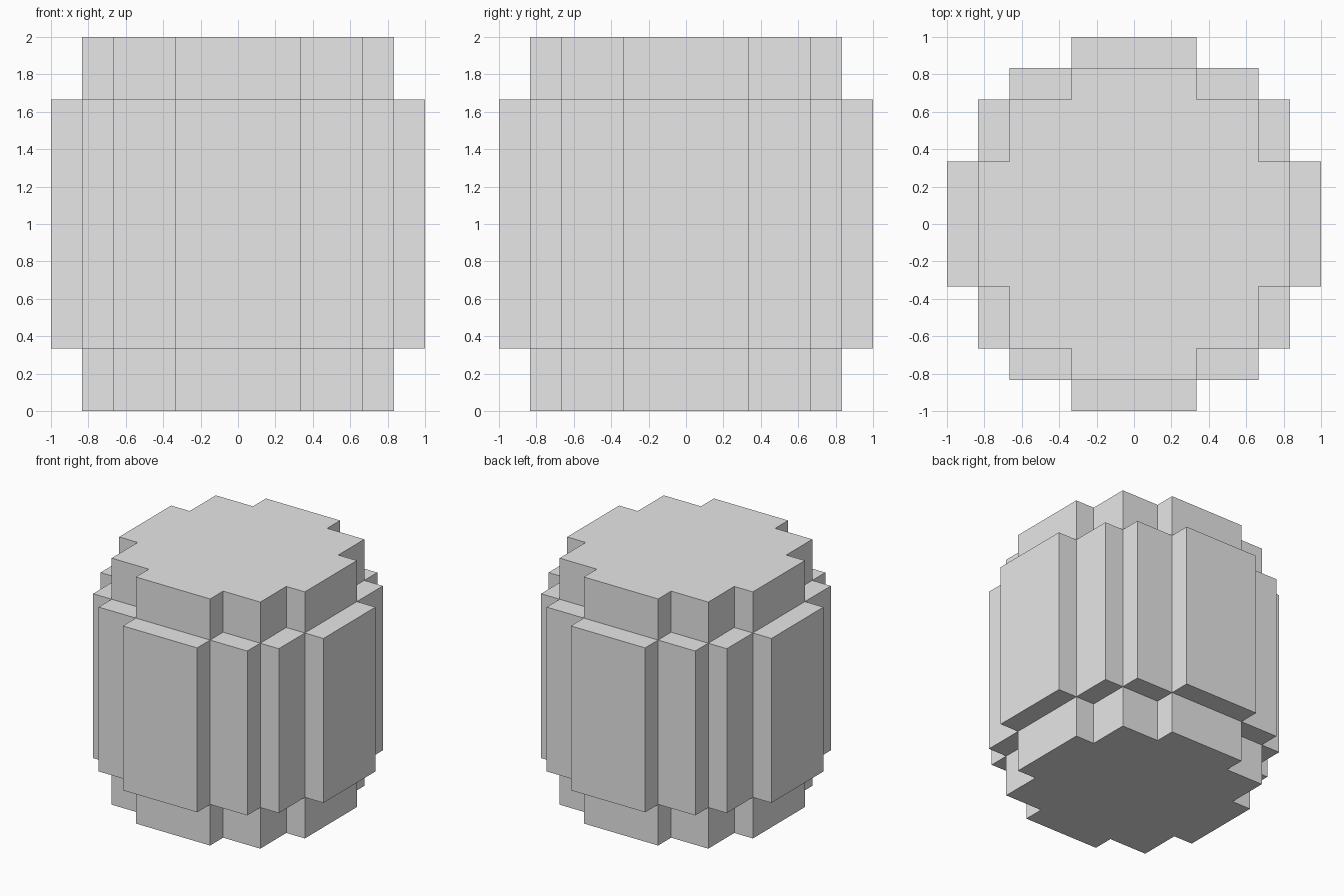
import bpy
import bmesh

cube = bpy.data.objects.get("Cube")
if cube:
    bpy.data.objects.remove(cube, do_unlink=True)

# One plain grey for the whole model
GREY = (0.8, 0.8, 0.8, 1.0)
grey = bpy.data.materials.new("plain_grey")
grey.use_nodes = True
grey.diffuse_color = GREY
for node in grey.node_tree.nodes:
    if node.type == "BSDF_PRINCIPLED":
        node.inputs["Base Color"].default_value = GREY

# Step distances from the centre, and the heights of the tiers
A, B, C, D = 1 / 3, 2 / 3, 5 / 6, 1.0
BOTTOM, LOW, HIGH, TOP = 0.0, A, 2 - A, 2.0

# A quarter of each outline, counter-clockwise; the rest follows by rotation
CORE = [(C, -A), (C, A), (B, A), (B, B), (A, B)]
BAND = [(D, -A), (D, A), (C, A), (C, B), (B, B), (B, C), (A, C)]
# Ends of the slabs that stand around the core: x0, y0, x1, y1
SLABS = [(C, -A, D, A), (B, A, C, B), (A, B, B, C)]


def turn(points, quarters):
    for _ in range(quarters):
        points = [(-y, x) for x, y in points]
    return points


def full_outline(quarter):
    return [p for q in range(4) for p in turn(quarter, q)]


def add_face(bm, points):
    bm.faces.new([bm.verts.new(p) for p in points])


def add_flat(bm, points, z, up):
    ring = points if up else points[::-1]
    add_face(bm, [(x, y, z) for x, y in ring])


def add_walls(bm, outline, z0, z1):
    for a, b in zip(outline, outline[1:] + outline[:1]):
        add_face(bm, [(*a, z0), (*b, z0), (*b, z1), (*a, z1)])


def finish(bm, name):
    bmesh.ops.remove_doubles(bm, verts=bm.verts, dist=0.0001)
    mesh = bpy.data.meshes.new(name)
    bm.to_mesh(mesh)
    bm.free()
    mesh.materials.append(grey)
    bpy.context.collection.objects.link(bpy.data.objects.new(name, mesh))


# Ends of the core, above and below the band
core = full_outline(CORE)
for name, z0, z1, is_top in (("lower_end", BOTTOM, LOW, False),
                             ("upper_end", HIGH, TOP, True)):
    bm = bmesh.new()
    add_walls(bm, core, z0, z1)
    add_flat(bm, core, z1 if is_top else z0, is_top)
    finish(bm, name)

# Middle band of upright slabs, with ledges where it stands out from the core
bm = bmesh.new()
add_walls(bm, full_outline(BAND), LOW, HIGH)
for x0, y0, x1, y1 in SLABS:
    for q in range(4):
        rect = turn([(x0, y0), (x1, y0), (x1, y1), (x0, y1)], q)
        add_flat(bm, rect, HIGH, True)
        add_flat(bm, rect, LOW, False)
finish(bm, "slab_band")
